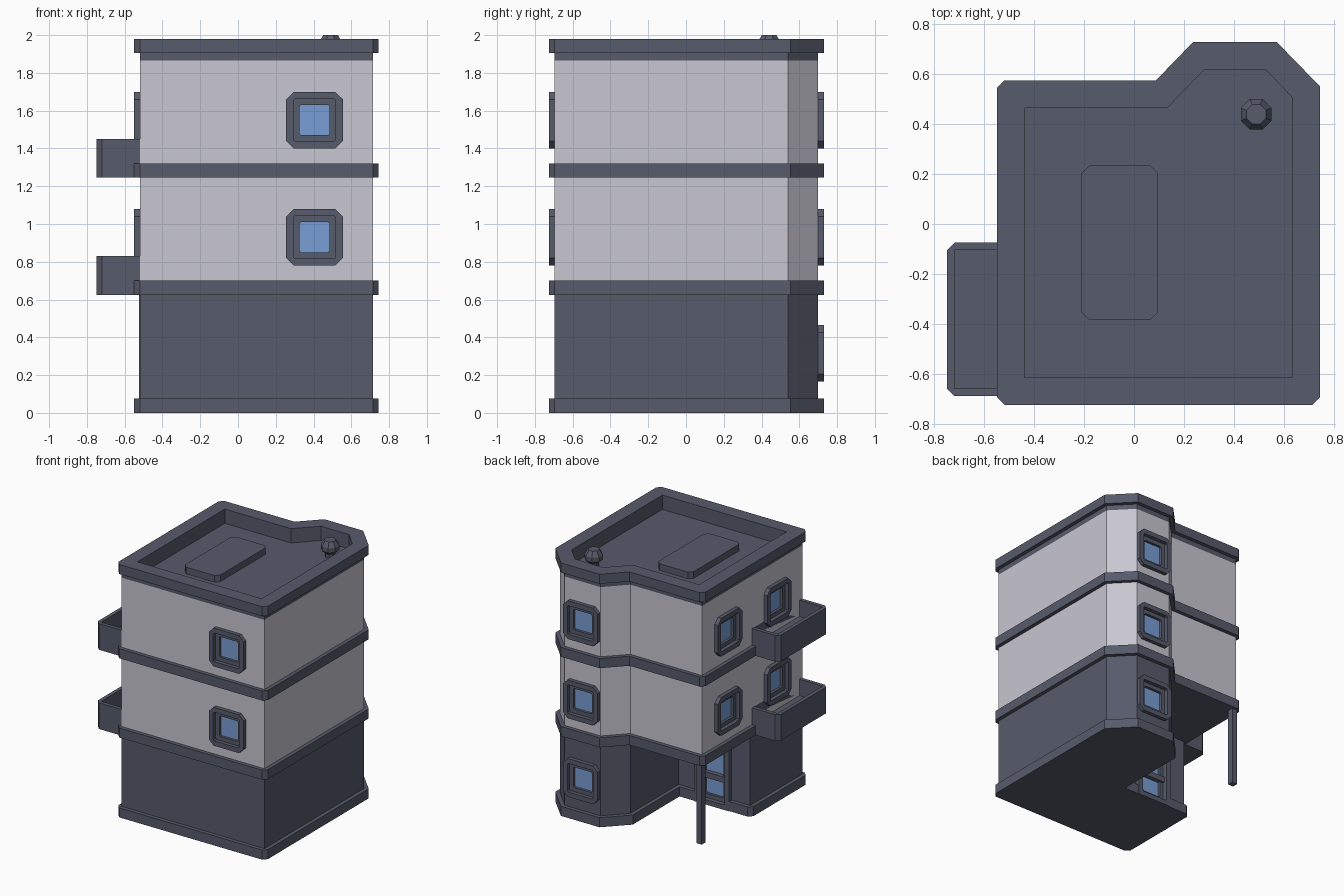
import bpy, bmesh, math
from mathutils import Matrix, Vector

if "Cube" in bpy.data.objects:
    bpy.data.objects.remove(bpy.data.objects["Cube"])


def material(name, rgb):
    m = bpy.data.materials.new(name)
    m.diffuse_color = (*rgb, 1)
    m.use_nodes = True
    m.node_tree.nodes["Principled BSDF"].inputs["Base Color"].default_value = m.diffuse_color
    return m


DARK = material("dark slate", (0.095, 0.105, 0.145))
LIGHT = material("pale plaster", (0.58, 0.57, 0.64))
GLASS = material("blue glass", (0.19, 0.34, 0.66))


def loft(name, loops, mats, matrix=None, glass_cap=False):
    """Closed solid through equal-length point loops."""
    bm = bmesh.new()
    rings = [[bm.verts.new(p) for p in lp] for lp in loops]
    for a, b in zip(rings, rings[1:]):
        for i in range(len(a)):
            j = (i + 1) % len(a)
            bm.faces.new((a[i], a[j], b[j], b[i]))
    bm.faces.new(rings[0][::-1])
    cap = bm.faces.new(rings[-1])
    if glass_cap:
        cap.material_index = 1
    bmesh.ops.remove_doubles(bm, verts=bm.verts[:], dist=1e-5)
    bmesh.ops.recalc_face_normals(bm, faces=bm.faces[:])
    me = bpy.data.meshes.new(name)
    bm.to_mesh(me)
    bm.free()
    for m in mats:
        me.materials.append(m)
    ob = bpy.data.objects.new(name, me)
    bpy.context.collection.objects.link(ob)
    if matrix:
        ob.matrix_world = matrix
    return ob


def chamfered(pts, c):
    """pts are (x, y, is_square_corner); square corners get cut by c."""
    out = []
    for i, (x, y, sq) in enumerate(pts):
        p = Vector((x, y))
        if sq:
            for q in (pts[i - 1], pts[(i + 1) % len(pts)]):
                out.append(p + (Vector(q[:2]) - p).normalized() * c)
        else:
            out.append(p)
    return out


def rect(x0, x1, y0, y1, c):
    return chamfered([(x0, y0, 1), (x1, y0, 1), (x1, y1, 1), (x0, y1, 1)], c)


def outline(o, ground=False):
    """Building footprint grown by o."""
    t = o * 0.414
    p = [(-0.52 - o, -0.695 - o, 1), (0.715 + o, -0.695 - o, 1), (0.715 + o, 0.54 + t, 0),
         (0.56 + t, 0.70 + o, 0), (0.25 - t, 0.70 + o, 0)]
    if ground:
        p += [(0.1 - o, 0.545 + t, 0), (0.1 - o, -0.05 + o, 0), (-0.52 - o, -0.05 + o, 1)]
    else:
        p += [(0.1 - t, 0.545 + o, 0), (-0.52 - o, 0.545 + o, 1)]
    return chamfered(p, 0.03 if o > 0 else 0)


def at(pts, z):
    return [(p.x, p.y, z) for p in pts]


def prism(name, pts, z0, z1, mat):
    return loft(name, [at(pts, z0), at(pts, z1)], [mat])


# walls and trim bands
WALL, TRIM, INNER = outline(0), outline(0.03), outline(-0.08)
base = prism("base_trim", outline(0.03, True), 0, 0.075, DARK)
ground = prism("ground_walls", outline(0, True), 0.075, 0.625, DARK)
upper = []
for i, z in enumerate((0.625, 1.245)):
    prism(f"floor_trim_{i}", TRIM, z, z + 0.075, DARK)
    upper.append(prism(f"upper_walls_{i}", WALL, z + 0.075, z + 0.62 if i == 0 else 1.865, LIGHT))

# roof with parapet
loft("roof_parapet", [at(WALL, 1.863), at(WALL, 1.905), at(TRIM, 1.905), at(TRIM, 1.98),
                      at(INNER, 1.98), at(INNER, 1.868)], [DARK])
prism("roof_hatch", rect(-0.21, 0.095, -0.385, 0.235, 0.03), 1.86, 1.92, DARK)

# roof vent
vent = []
for r, z in ((0.038, 1.86), (0.038, 1.9), (0.067, 1.925), (0.067, 1.96), (0.042, 2.0)):
    vent.append([(0.49 + r * math.cos(a * math.pi / 4 + math.pi / 8),
                  0.44 + r * math.sin(a * math.pi / 4 + math.pi / 8), z) for a in range(8)])
loft("roof_vent", vent, [DARK])

# balconies
for i, z in enumerate((0.625, 1.245)):
    outer = chamfered([(-0.75, -0.69, 1), (-0.52, -0.69, 0), (-0.52, -0.075, 0), (-0.75, -0.075, 1)], 0.03)
    inner = chamfered([(-0.72, -0.66, 1), (-0.52, -0.66, 0), (-0.52, -0.105, 0), (-0.72, -0.105, 1)], 0)
    loft(f"balcony_{i}", [at(outer, z), at(outer, z + 0.205), at(inner, z + 0.205),
                          at(inner, z + 0.077)], [DARK])

# porch column
prism("porch_column", rect(-0.523, -0.477, 0.507, 0.553, 0), 0, 0.63, DARK)

# windows and door: stepped frames set in openings
cutters = []


def opening(name, x, y, z, turn, hx=0.15, hz=0.15, proud=0.03, corner=0.04):
    mtx = Matrix.Translation((x, y, z)) @ Matrix.Rotation(math.radians(turn), 4, 'Z')

    def ring(inset, c, d):
        return [(p.x, -d, p.y) for p in rect(inset - hx, hx - inset, inset - hz, hz - inset, c)]
    loft(name, [ring(0, corner, -0.04), ring(0, corner, proud), ring(0.038, 0.008, proud),
                ring(0.038, 0.008, 0), ring(0.07, 0.008, 0), ring(0.07, 0.008, -0.02)],
         [DARK, GLASS], mtx, True)
    cutters.append(loft(name + "_cutter", [ring(0.035, 0, -0.03), ring(0.035, 0, 0.06)], [DARK], mtx))


for i, z in enumerate((0.315, 0.93, 1.55)):
    opening(f"back_window_{i}", 0.405, 0.70, z, 180)
    if i:
        opening(f"front_window_{i}", 0.405, -0.695, z, 0)
        opening(f"left_window_{i}", -0.52, 0.238, z, -90)
        opening(f"balcony_window_{i}", -0.52, -0.37, z, -90)
opening("door", -0.21, -0.05, 0.26, 180, 0.15, 0.26, 0.035, 0)
prism("door_bar", rect(-0.32, -0.10, -0.075, -0.035, 0), 0.20, 0.245, DARK)

# cut the openings into the walls
for ob in [base, ground] + upper:
    for c in cutters:
        m = ob.modifiers.new("opening", 'BOOLEAN')
        m.operation, m.solver, m.object = 'DIFFERENCE', 'EXACT', c
    bpy.context.view_layer.update()
    dg = bpy.context.evaluated_depsgraph_get()
    me = bpy.data.meshes.new_from_object(ob.evaluated_get(dg))
    ob.modifiers.clear()
    ob.data = me
for c in cutters:
    bpy.data.objects.remove(c)
